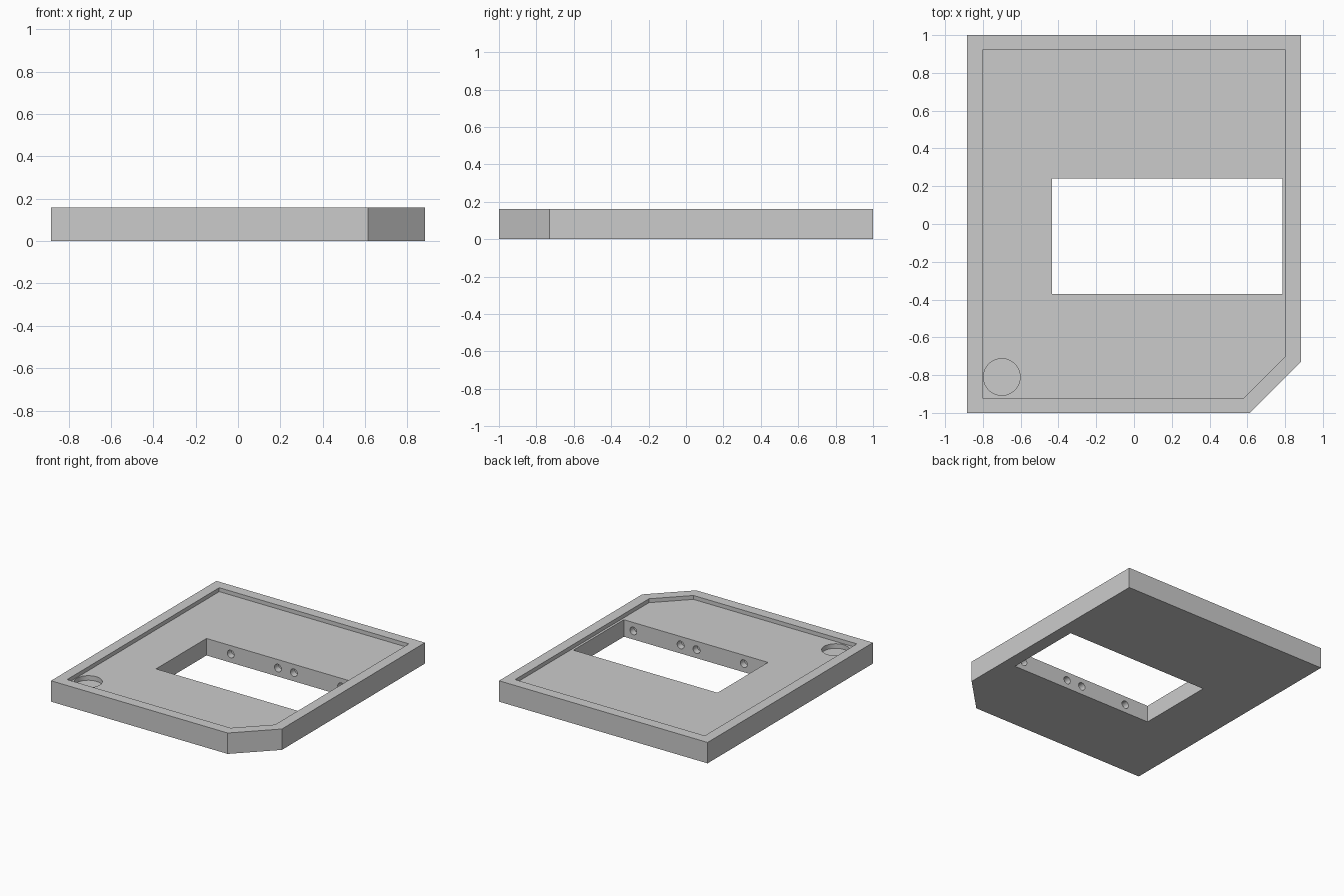
import bpy, bmesh
from math import radians
from mathutils import Matrix, Vector

cube = bpy.data.objects.get("Cube")
if cube:
    bpy.data.objects.remove(cube, do_unlink=True)

HEIGHT, FLOOR = 0.16, 0.13
WINDOW = [(-0.435, -0.37), (0.785, -0.37), (0.785, 0.24), (-0.435, 0.24)]

grey = bpy.data.materials.new("plain grey")
grey.diffuse_color = (0.6, 0.6, 0.6, 1)
grey.use_nodes = True
grey.node_tree.nodes["Principled BSDF"].inputs["Base Color"].default_value = grey.diffuse_color


def finish(name, bm):
    bmesh.ops.recalc_face_normals(bm, faces=bm.faces)
    mesh = bpy.data.meshes.new(name)
    bm.to_mesh(mesh)
    bm.free()
    mesh.materials.append(grey)
    obj = bpy.data.objects.new(name, mesh)
    bpy.context.collection.objects.link(obj)
    return obj


def prism(name, outline, bottom, top):
    bm = bmesh.new()
    face = bm.faces.new([bm.verts.new((x, y, bottom)) for x, y in outline])
    grown = bmesh.ops.extrude_face_region(bm, geom=[face])["geom"]
    verts = [v for v in grown if isinstance(v, bmesh.types.BMVert)]
    bmesh.ops.translate(bm, verts=verts, vec=(0, 0, top - bottom))
    return finish(name, bm)


def cylinder(name, centre, radius, depth, along_y=False):
    bm = bmesh.new()
    matrix = Matrix.Translation(Vector(centre))
    if along_y:
        matrix = matrix @ Matrix.Rotation(radians(90), 4, "X")
    bmesh.ops.create_cone(bm, cap_ends=True, segments=48, radius1=radius,
                          radius2=radius, depth=depth, matrix=matrix)
    return finish(name, bm)


def clipped_rectangle(x, y, cut):
    """Rectangle with its front left corner cut off."""
    return [(-x, -y), (x - cut, -y), (x, -y + cut), (x, y), (-x, y)]


# Base plate with one clipped corner
plate = prism("tray_plate", clipped_rectangle(0.883, 1.0, 0.27), 0, HEIGHT)

# Shallow tray, window, round pocket and peg holes in the window walls
cutters = [
    prism("tray_recess", clipped_rectangle(0.803, 0.92, 0.222), FLOOR, HEIGHT + 0.1),
    prism("window_opening", WINDOW, -0.1, HEIGHT + 0.1),
    cylinder("round_pocket", (-0.70, -0.81, FLOOR + 0.015), 0.097, 0.10),
]
for x in (-0.23, 0.17, 0.305, 0.705):
    cutters.append(cylinder("peg_hole", (x, -0.065, 0.065), 0.029, 0.61 + 2 * 0.05, True))

bpy.context.view_layer.objects.active = plate
for cutter in cutters:
    cutter.hide_render = True
    mod = plate.modifiers.new(cutter.name, "BOOLEAN")
    mod.operation = "DIFFERENCE"
    mod.solver = "EXACT"
    mod.object = cutter
    bpy.ops.object.modifier_apply(modifier=mod.name)
    bpy.data.objects.remove(cutter, do_unlink=True)

# Smooth only the round walls
bpy.ops.object.select_all(action="DESELECT")
plate.select_set(True)
bpy.ops.object.shade_smooth_by_angle(angle=radians(30))
